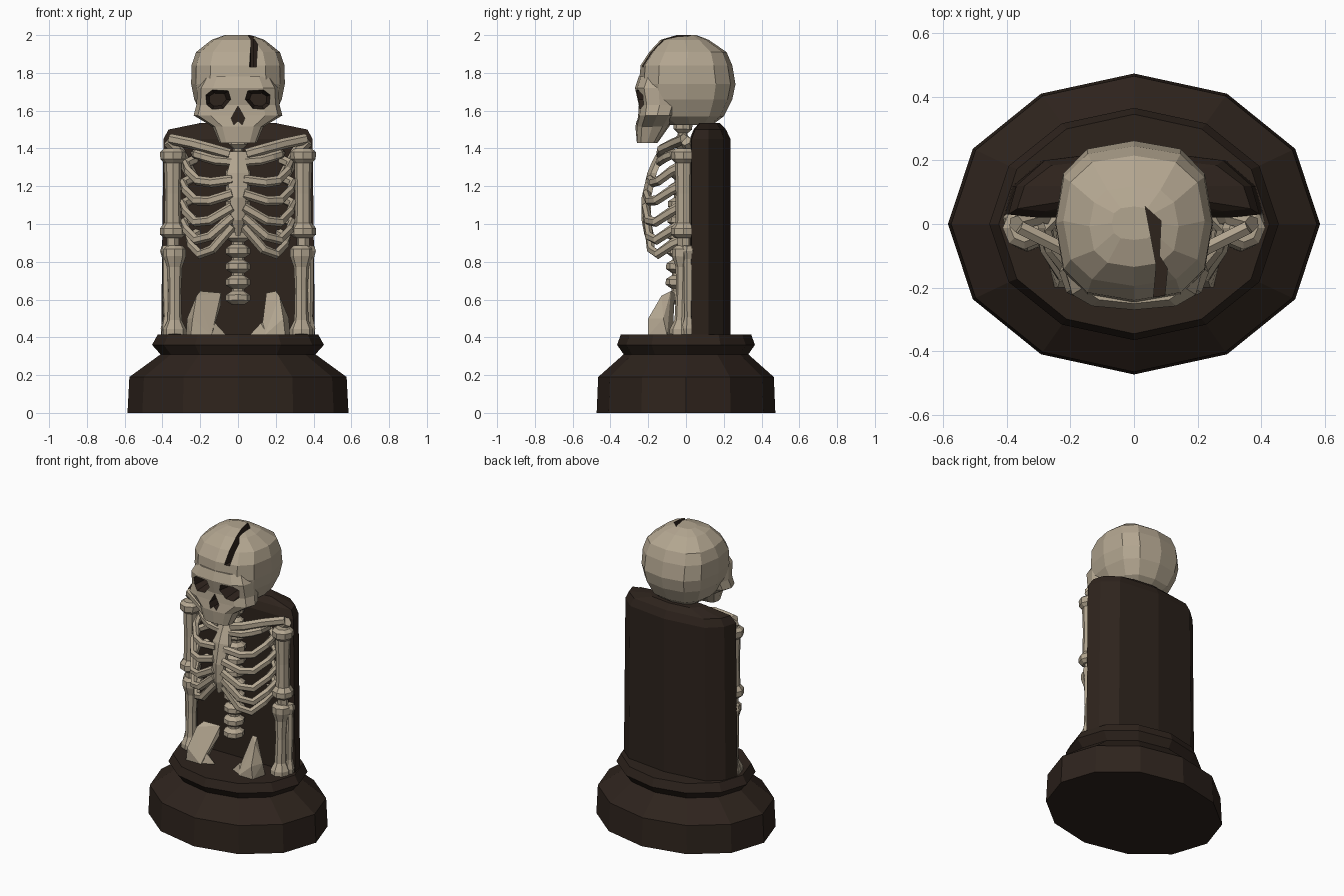
import bpy, bmesh
from math import cos, sin, pi, copysign
from mathutils import Vector

if "Cube" in bpy.data.objects:
    bpy.data.objects.remove(bpy.data.objects["Cube"])


def material(name, rgb):
    m = bpy.data.materials.new(name)
    m.diffuse_color = (*rgb, 1)
    m.use_nodes = True
    m.node_tree.nodes["Principled BSDF"].inputs["Base Color"].default_value = m.diffuse_color
    return m


BONE = material("bone", (0.45, 0.38, 0.28))
DARK = material("dark_wood", (0.027, 0.017, 0.012))


def finish(name, bm, mats):
    bmesh.ops.recalc_face_normals(bm, faces=bm.faces)
    me = bpy.data.meshes.new(name)
    bm.to_mesh(me)
    bm.free()
    for m in mats:
        me.materials.append(m)
    ob = bpy.data.objects.new(name, me)
    bpy.context.collection.objects.link(ob)
    return ob


def add_loft(bm, rings, index=0):
    rows = [[bm.verts.new(p) for p in r] for r in rings]
    n = len(rows[0])
    faces = [bm.faces.new(rows[0]), bm.faces.new(rows[-1])]
    for a, b in zip(rows, rows[1:]):
        for i in range(n):
            j = (i + 1) % n
            faces.append(bm.faces.new((a[i], a[j], b[j], b[i])))
    for f in faces:
        f.material_index = index


def loft(name, rings, *mats):
    bm = bmesh.new()
    add_loft(bm, rings)
    return finish(name, bm, mats)


def oval(z, hw, yf, yb, n=12, power=1.0):
    def s(v):
        return copysign(abs(v) ** power, v) if abs(v) > 1e-6 else 0
    return [(hw * s(cos(2 * pi * i / n)),
             (yf + yb) / 2 + (yb - yf) / 2 * s(sin(2 * pi * i / n)), z) for i in range(n)]


def lathe_bone(name, p, q, profile, n=8):
    # profile: (fraction along the bone, radius)
    p, q = Vector(p), Vector(q)
    d = (q - p).normalized()
    u = d.orthogonal().normalized()
    v = d.cross(u)
    return loft(name, [[p.lerp(q, t) + r * (u * cos(2 * pi * i / n) + v * sin(2 * pi * i / n))
                        for i in range(n)] for t, r in profile], BONE)


def tube(name, points, radius):
    # six-sided sweep along a path
    pts = [Vector(p) for p in points]
    rings = []
    for i, p in enumerate(pts):
        d = (pts[min(i + 1, len(pts) - 1)] - pts[max(i - 1, 0)]).normalized()
        u = (Vector((0, 0, 1)) - d * d.z).normalized()
        v = d.cross(u)
        rings.append([p + radius * (u * 1.1 * cos(k * pi / 3) + v * 0.9 * sin(k * pi / 3))
                      for k in range(6)])
    return loft(name, rings, BONE)


# Oval stepped plinth
loft("plinth", [oval(z, a, -b, b) for z, a, b in
                ((0, .585, .473), (.19, .575, .465), (.31, .41, .33),
                 (.36, .455, .365), (.415, .425, .345))], DARK)

# Backing slab with a chamfered top
half = [(.0, .235), (.28, .2), (.37, .12), (.395, .03), (.3, .02)]
outline = half + [(-x, y) for x, y in reversed(half[1:])]
loft("back_slab", [[(x * sx, cy + (y - cy) * sy, z) for x, y in outline]
                   for z, sx, sy, cy in ((.4, 1.03, 1, .12), (1.45, 1, 1, .12),
                                         (1.5, .93, .8, .12), (1.535, .5, .5, .12))], DARK)

# Skull: cranium and face block
cranium = loft("cranium", [oval(*r, 12, .75) for r in
                           ((1.525, .13, -.1, .14), (1.57, .19, -.18, .2),
                            (1.66, .232, -.24, .245), (1.74, .248, -.25, .262),
                            (1.84, .246, -.24, .245), (1.91, .222, -.195, .215),
                            (1.975, .14, -.135, .12), (2.0, .07, -.05, .055))], BONE, DARK)
face = loft("face", [oval(*r, 12, .7) for r in
                     ((1.43, .1, -.26, -.15), (1.515, .135, -.268, -.09),
                      (1.575, .235, -.255, -.05), (1.63, .22, -.25, -.03),
                      (1.72, .215, -.27, -.02), (1.78, .18, -.25, 0))], BONE, DARK)

# Eye sockets, nose opening and crack are cut out of the skull
bm = bmesh.new()
for s in (-1, 1):
    shape = [(-.07, .0), (-.055, .045), (.03, .05), (.068, .025),
             (.065, -.03), (.03, -.055), (-.03, -.05)]
    add_loft(bm, [[(s * (.107 + k * x), y, 1.66 + k * z) for x, z in shape]
                  for y, k in ((-.32, 1.15), (-.12, .65))], 1)
nose = [(0, 1.625), (.036, 1.56), (.022, 1.525), (0, 1.545), (-.022, 1.525), (-.036, 1.56)]
add_loft(bm, [[(x, y, z) for x, z in nose] for y in (-.32, -.18)], 1)
crack = [(.035, .055), (.085, .01), (.08, -.1), (.105, -.14), (.09, -.3), (.055, -.3), (.07, -.13)]
add_loft(bm, [[(x, y, z) for x, y in crack] for z in (1.83, 2.1)], 1)
cutter = finish("skull_cutter", bm, (BONE, DARK))
cutter.hide_render = True
cutter.hide_viewport = True
for ob in (cranium, face):
    mod = ob.modifiers.new("openings", 'BOOLEAN')
    mod.operation = 'DIFFERENCE'
    mod.solver = 'EXACT'
    mod.object = cutter

# Spine: alternating wide and narrow rings
profile = []
count = 12
for i in range(count):
    for f, r in ((.05, .035), (.3, .066), (.65, .066), (.9, .035)):
        profile.append(((i + f) / count, r * (1 if i < 9 else .75)))
lathe_bone("spine", (0, -.045, .57), (0, -.015, 1.56), profile)

# Sternum following the chest curve
loft("sternum", [[(-w, y, z), (0, y - .02, z), (w, y, z), (w, y + .03, z), (-w, y + .03, z)]
                 for z, w, y in ((.94, .012, -.2), (1.02, .035, -.215), (1.14, .042, -.215),
                                 (1.27, .06, -.185), (1.33, .04, -.16), (1.385, .06, -.13))], BONE)

# Rib rows: back height, low point, sternum height, half width, front depth
ribs = ((1.40, 1.34, 1.33, .23, -.14), (1.35, 1.215, 1.235, .275, -.19),
        (1.25, 1.11, 1.16, .29, -.21), (1.14, .995, 1.09, .29, -.215),
        (1.04, .9, 1.04, .285, -.21), (.96, .825, .99, .26, -.2))

for s, side in ((-1, "left"), (1, "right")):
    for i, (zb, zl, zs, w, yf) in enumerate(ribs):
        tube(f"{side}_rib_{i + 1}",
             [(s * w * .75, .05, zb), (s * w, -.01, zb - .03), (s * w * .96, -.075, (zb + zl) / 2),
              (s * w * .78, yf * .75, zl + .015), (s * w * .52, yf * .93, zl + (zs - zl) * .25),
              (s * .03, yf, zs)], .024)
    # Collar bone
    tube(f"{side}_collar_bone", [(s * .045, -.135, 1.37), (s * .13, -.13, 1.395),
                                 (s * .24, -.07, 1.425), (s * .36, -.01, 1.45)], .026)
    # Shoulder blade edge
    tube(f"{side}_shoulder_blade", [(s * .37, .0, 1.44), (s * .31, .02, 1.38),
                                    (s * .24, .025, 1.25)], .03)
    # Upper arm
    lathe_bone(f"{side}_upper_arm", (s * .345, -.012, .925), (s * .345, -.012, 1.40),
               ((0, .045), (.04, .068), (.11, .068), (.17, .045), (.5, .042),
                (.84, .047), (.88, .066), (.96, .068), (1, .045)))
    # Elbow
    lathe_bone(f"{side}_elbow", (s * .345, -.01, .86), (s * .345, -.01, .94),
               ((0, .035), (1, .035)), 6)
    # Forearm pair
    lathe_bone(f"{side}_forearm_inner", (s * .335, -.025, .415), (s * .335, -.012, .885),
               ((0, .062), (.06, .062), (.16, .038), (.5, .034), (.76, .04),
                (.88, .06), (.96, .06), (1, .04)))
    lathe_bone(f"{side}_forearm_outer", (s * .375, .012, .415), (s * .38, .012, .885),
               ((0, .03), (.07, .035), (.2, .02), (.5, .024), (.85, .022), (.94, .034), (1, .025)), 6)

# Broken hip blades, tilted slabs with a low inner foot
for s, side, inner in ((-1, "left", .09), (1, "right", .15)):
    bm = bmesh.new()
    blade = [(.275, -.1, .41), (.25, -.2, .41), (.14, -.2, .41), (.17, -.07, .41),
             (.27, -.12, .5), (.24, -.2, .5), (.2, -.08, .645), (.22, -.13, .62),
             (inner, -.06, .635), (inner, -.07, .57), (.13, -.15, .48)]
    foot = [(.06, -.15, .41), (.16, -.2, .41), (.16, -.08, .41), (.12, -.16, .475), (.17, -.12, .49)]
    for pts in (blade, foot):
        vs = [bm.verts.new((s * x, y, z)) for x, y, z in pts]
        r = bmesh.ops.convex_hull(bm, input=vs)
        loose = [v for v in vs if v.is_valid and not v.link_faces]
        bmesh.ops.delete(bm, geom=loose, context='VERTS')
    finish(f"{side}_hip_blade", bm, (BONE,))
